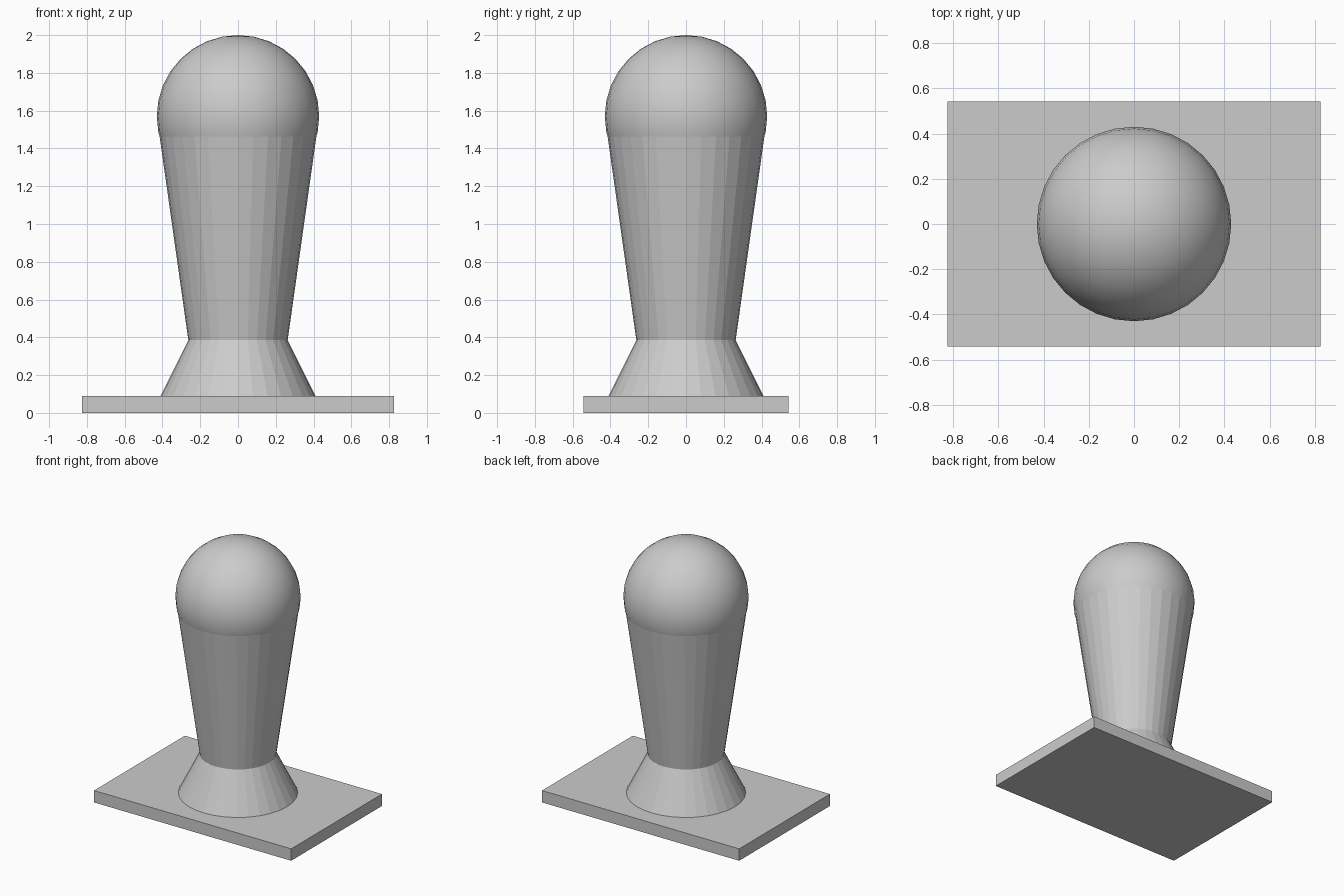
import bpy
import math

cube = bpy.data.objects.get("Cube")
if cube:
    bpy.data.objects.remove(cube, do_unlink=True)

grey = bpy.data.materials.new("plain grey")
grey.use_nodes = True
colour = (0.6, 0.6, 0.6, 1)
grey.diffuse_color = colour
grey.node_tree.nodes["Principled BSDF"].inputs["Base Color"].default_value = colour

SIDES = 32
BASE_TOP = 0.09
NECK_Z, NECK_R = 0.385, 0.263
BALL_Z, BALL_R = 1.57, 0.43


def finish(name):
    part = bpy.context.object
    part.name = name
    part.data.materials.append(grey)
    return part


def tapered(name, z0, r0, z1, r1):
    bpy.ops.mesh.primitive_cone_add(vertices=SIDES, radius1=r0, radius2=r1,
                                    depth=z1 - z0, location=(0, 0, (z0 + z1) / 2))
    return finish(name)


# Rectangular base plate
bpy.ops.mesh.primitive_cube_add(size=1, location=(0, 0, BASE_TOP / 2))
base = finish("base_plate")
base.scale = (1.65, 1.085, BASE_TOP)

# Flared foot and faceted handle, meeting at the neck
tapered("flared_foot", BASE_TOP, 0.41, NECK_Z, NECK_R)
tapered("handle", NECK_Z, NECK_R, BALL_Z, BALL_R)

# Smooth rounded knob
bpy.ops.mesh.primitive_uv_sphere_add(segments=SIDES, ring_count=SIDES // 2,
                                     radius=BALL_R, location=(0, 0, BALL_Z))
finish("knob")
bpy.ops.object.shade_smooth_by_angle(angle=math.radians(40))
